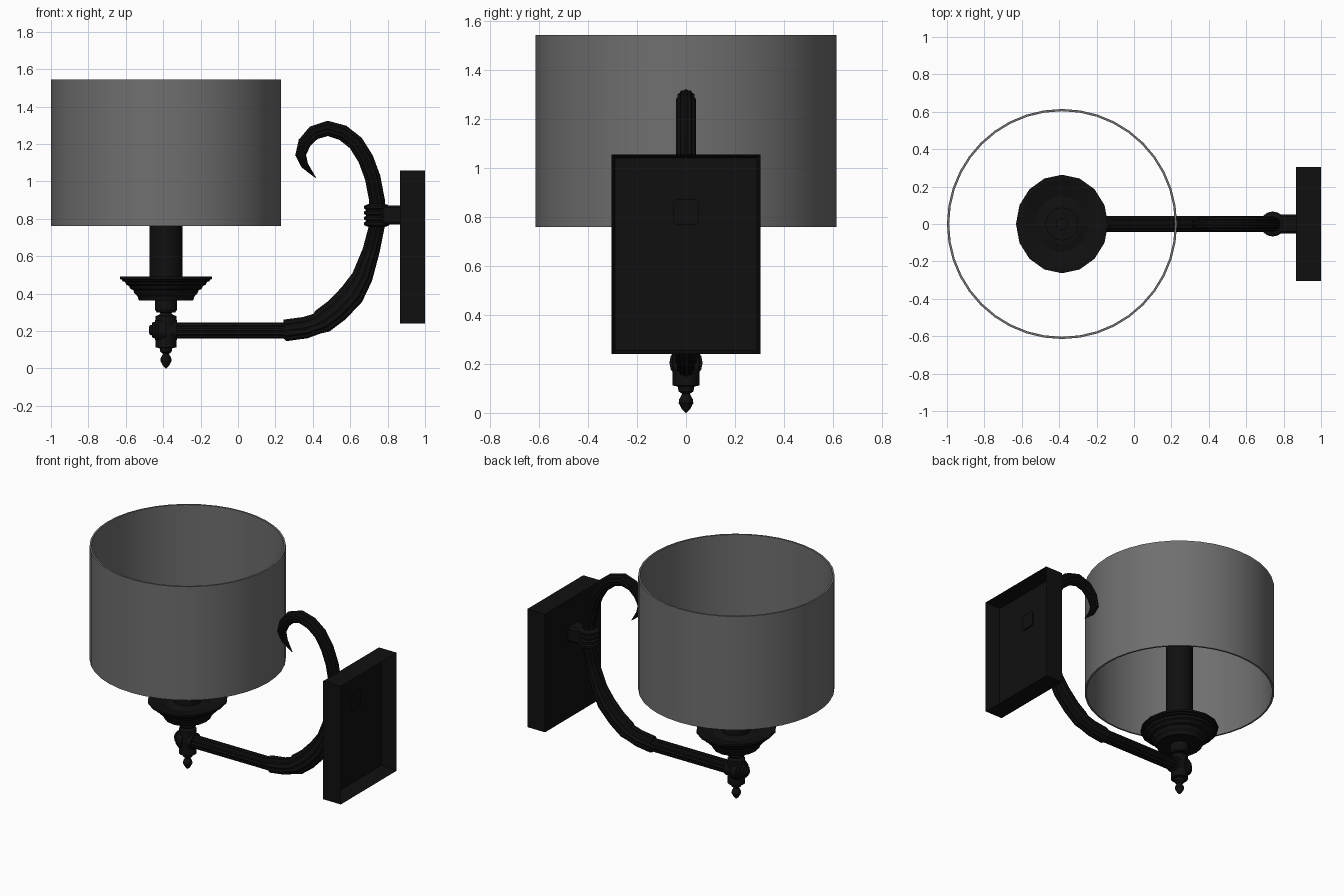
import bpy, bmesh
from math import sin, cos, pi, radians
from mathutils import Vector, Matrix

if "Cube" in bpy.data.objects:
    bpy.data.objects.remove(bpy.data.objects["Cube"])

CX = -0.385  # axis of shade and candle


def material(name, v):
    m = bpy.data.materials.new(name)
    m.diffuse_color = (v, v, v, 1)
    m.use_nodes = True
    m.node_tree.nodes["Principled BSDF"].inputs["Base Color"].default_value = m.diffuse_color
    return m


BLACK = material("black_metal", 0.005)
GREY = material("grey_fabric", 0.16)


def finish(name, bm, mat, smooth=None):
    bmesh.ops.recalc_face_normals(bm, faces=bm.faces[:])
    me = bpy.data.meshes.new(name)
    bm.to_mesh(me)
    bm.free()
    me.materials.append(mat)
    ob = bpy.data.objects.new(name, me)
    bpy.context.collection.objects.link(ob)
    if smooth:
        bpy.ops.object.select_all(action='DESELECT')
        ob.select_set(True)
        bpy.context.view_layer.objects.active = ob
        bpy.ops.object.shade_smooth_by_angle(angle=radians(smooth))
    return ob


def skin(bm, rings, closed=False):
    """Bridge rings of points, capping the ends unless closed."""
    vs = [[bm.verts.new(p) for p in r] for r in rings]
    n = len(vs[0])
    pairs = list(zip(vs, vs[1:])) + ([(vs[-1], vs[0])] if closed else [])
    for a, b in pairs:
        for i in range(n):
            j = (i + 1) % n
            bm.faces.new((a[i], a[j], b[j], b[i]))
    if not closed:
        bm.faces.new(vs[0])
        bm.faces.new(vs[-1])


def lathe(name, profile, centre, mat=BLACK, n=16, closed=False, sy=1, rot=None, smooth=None):
    bm = bmesh.new()
    skin(bm, [[(r * cos(2 * pi * i / n), sy * r * sin(2 * pi * i / n), z)
               for i in range(n)] for r, z in profile], closed)
    if rot:
        bm.transform(rot)
    bm.transform(Matrix.Translation(centre))
    return finish(name, bm, mat, smooth)


def box(bm, lo, hi):
    size = [b - a for a, b in zip(lo, hi)]
    mid = [(a + b) / 2 for a, b in zip(lo, hi)]
    return bmesh.ops.create_cube(bm, size=1, matrix=Matrix.Translation(mid) @ Matrix.Diagonal((*size, 1)))


# drum shade, open at both ends
lathe("shade", [(0.615, 0.76), (0.615, 1.545), (0.603, 1.545), (0.603, 0.76)],
      (CX, 0, 0), GREY, 40, True, smooth=30)

# candle sleeve with a small socket hole
lathe("candle_sleeve", [(0.088, 0.45), (0.088, 1.12), (0.03, 1.12), (0.03, 1.08)],
      (CX, 0, 0), n=20, smooth=30)

# stepped drip dish
lathe("drip_dish", [(0.05, 0.30), (0.06, 0.315), (0.06, 0.362), (0.145, 0.364), (0.152, 0.385),
                    (0.168, 0.40), (0.175, 0.418), (0.19, 0.425), (0.198, 0.44), (0.213, 0.448),
                    (0.22, 0.463), (0.232, 0.466), (0.236, 0.475), (0.246, 0.477), (0.246, 0.49),
                    (0.225, 0.49), (0.14, 0.465), (0.10, 0.475)],
      (CX, 0, 0), sy=1.07)

# vertical hub and pointed finial
lathe("hub_and_finial", [(0.002, 0.0), (0.016, 0.014), (0.03, 0.04), (0.028, 0.055), (0.016, 0.078),
                         (0.03, 0.088), (0.034, 0.108), (0.055, 0.112), (0.055, 0.28),
                         (0.04, 0.285), (0.03, 0.295), (0.05, 0.31)], (CX, 0, 0))

# side knob and arm collar, turned about the x axis
TURN = Matrix.Rotation(pi / 2, 4, 'Y')
lathe("side_knob", [(0.012, -0.092), (0.026, -0.086), (0.028, -0.076), (0.042, -0.072), (0.044, -0.06),
                    (0.058, -0.056), (0.06, -0.044), (0.068, -0.04), (0.068, 0.0)],
      (CX, 0, 0.205), rot=TURN)
lathe("arm_collar", [(0.054, 0.0), (0.054, 0.06)], (CX, 0, 0.205), rot=TURN)

# reeded scroll arm: x, z, in-plane radius, y radius
PATH = [(-0.36, .203, .043, .043), (0.23, .203, .043, .043), (0.245, .203, .043, .043),
        (0.25, .203, .058, .043), (0.36, .218, .058, .043), (0.425, .240, .056, .043),
        (0.45, .252, .067, .043), (0.53, .312, .067, .042), (0.61, .396, .067, .042),
        (0.665, .49, .056, .042), (0.712, .63, .046, .041), (0.742, .76, .042, .04),
        (0.743, .90, .042, .04), (0.72, 1.02, .042, .04), (0.683, 1.12, .042, .04),
        (0.63, 1.205, .042, .04), (0.56, 1.26, .042, .04), (0.48, 1.283, .041, .04),
        (0.405, 1.26, .039, .038), (0.355, 1.205, .035, .035), (0.335, 1.14, .029, .03),
        (0.357, 1.085, .02, .022), (0.415, 1.02, .002, .003)]
bm = bmesh.new()
rings, N = [], 24
for k, (x, z, r, ry) in enumerate(PATH):
    a, b = PATH[max(k - 1, 0)], PATH[min(k + 1, len(PATH) - 1)]
    t = Vector((b[0] - a[0], 0, b[1] - a[1])).normalized()
    side = Vector((-t.z, 0, t.x))
    ring = []
    for i in range(N):
        f, ang = (1.0, 0.87)[i % 2], 2 * pi * i / N
        ring.append(Vector((x, 0, z)) + side * (r * f * cos(ang)) + Vector((0, ry * f * sin(ang), 0)))
    rings.append(ring)
skin(bm, rings)
finish("scroll_arm", bm, BLACK)

# ribbed band around the arm at the wall mount
band = [(0.04, 0.755)]
for i in range(4):
    z = 0.76 + i * 0.029
    band += [(0.056, z), (0.067, z + 0.007), (0.067, z + 0.021), (0.056, z + 0.028)]
lathe("ribbed_band", band + [(0.04, 0.88)], (0.742, 0, 0))

# mounting stub, its end shows inside the hollow plate
bm = bmesh.new()
box(bm, (0.75, -0.052, 0.768), (0.905, 0.052, 0.872))
bmesh.ops.bevel(bm, geom=[e for e in bm.edges if abs(e.verts[0].co.x - e.verts[1].co.x) > 0.1],
                offset=0.012, segments=1, affect='EDGES')
finish("mounting_stub", bm, BLACK)

# wall plate, hollowed from the back
bm = bmesh.new()
box(bm, (0.865, -0.305, 0.24), (1.0, 0.305, 1.057))
bm.normal_update()
back = max(bm.faces, key=lambda f: f.calc_center_median().x)
bmesh.ops.inset_region(bm, faces=[back], thickness=0.022)
bmesh.ops.translate(bm, verts=back.verts[:], vec=(-0.105, 0, 0))
finish("wall_plate", bm, BLACK)
